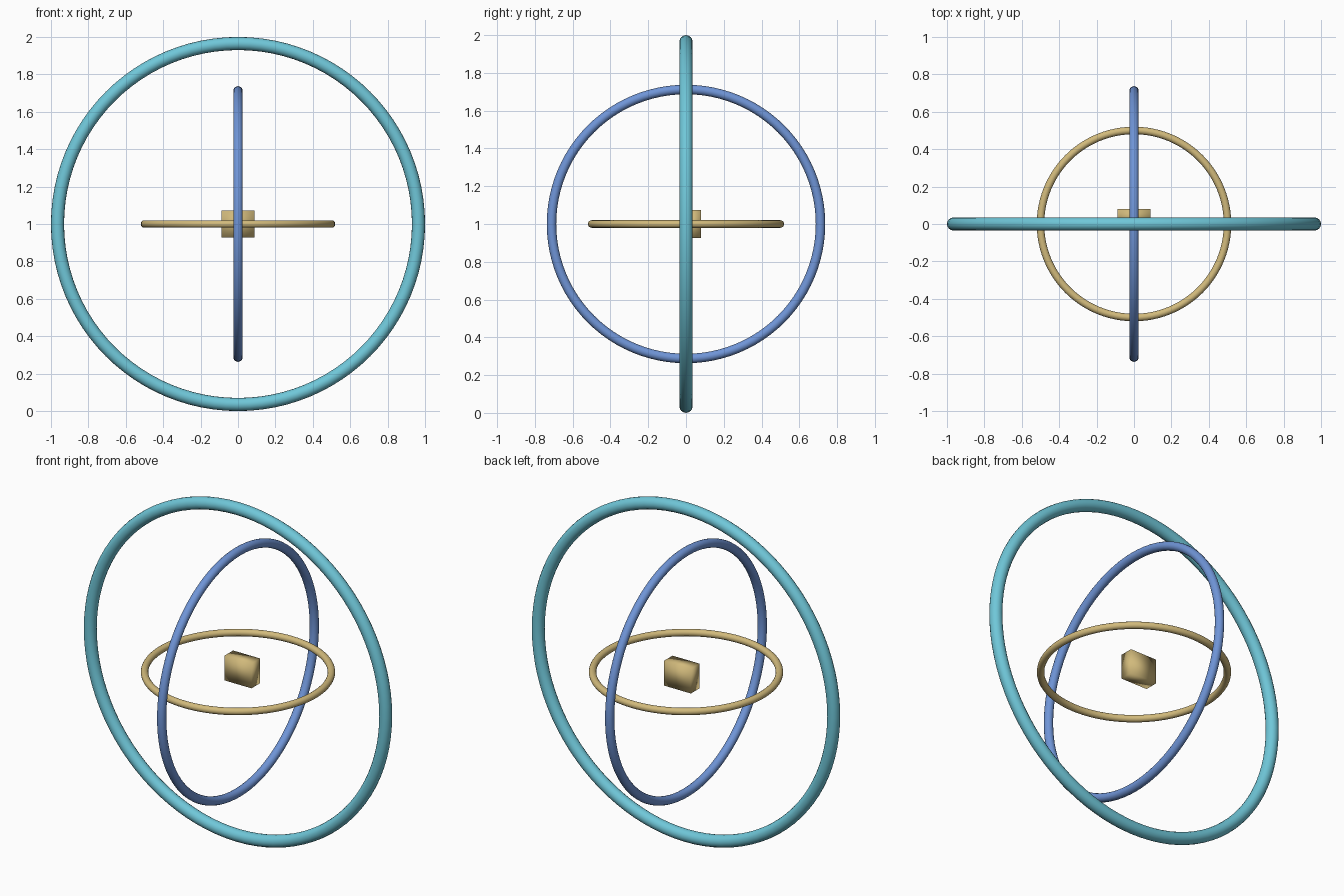
import bpy
from math import pi

default = bpy.data.objects.get("Cube")
if default:
    bpy.data.objects.remove(default, do_unlink=True)


def material(name, rgb):
    mat = bpy.data.materials.new(name)
    mat.use_nodes = True
    colour = (*rgb, 1.0)
    mat.diffuse_color = colour
    mat.node_tree.nodes["Principled BSDF"].inputs["Base Color"].default_value = colour
    return mat


def finish(name, mat):
    obj = bpy.context.object
    obj.name = obj.data.name = name
    obj.data.materials.append(mat)
    bpy.ops.object.shade_smooth()
    return obj


def ring(name, mat, radius, thickness, rotation):
    bpy.ops.mesh.primitive_torus_add(
        major_radius=radius, minor_radius=thickness, major_segments=96,
        minor_segments=16, location=CENTRE, rotation=rotation)
    return finish(name, mat)


CENTRE = (0, 0, 1)
teal = material("teal", (0.16, 0.57, 0.69))
blue = material("blue", (0.16, 0.30, 0.68))
gold = material("gold", (0.64, 0.49, 0.20))

# Three nested rings, each on its own axis
ring("outer_ring", teal, 0.965, 0.035, (pi / 2, 0, 0))
ring("middle_ring", blue, 0.712, 0.025, (0, pi / 2, 0))
ring("inner_ring", gold, 0.5, 0.02, (0, 0, 0))

# Small softly shaded block, set behind the centre
bpy.ops.mesh.primitive_cube_add(size=1, location=(0, 0.04, 1))
block = bpy.context.object
block.scale = (0.176, 0.08, 0.146)
bpy.ops.object.transform_apply(location=False, rotation=False, scale=True)
finish("centre_block", gold)
